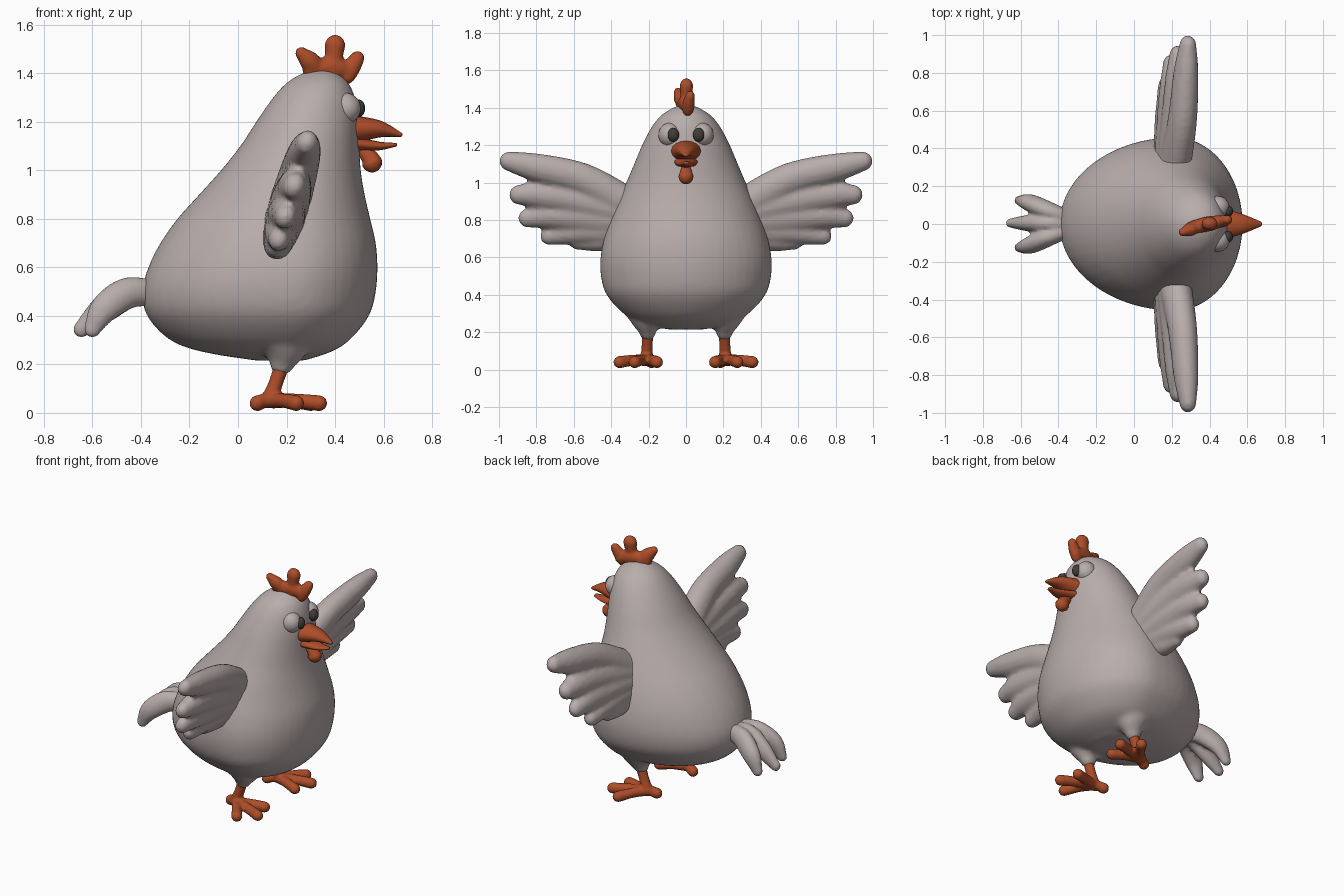
import bpy, bmesh, math
from mathutils import Vector

if "Cube" in bpy.data.objects:
    bpy.data.objects.remove(bpy.data.objects["Cube"])


def material(name, rgb):
    m = bpy.data.materials.new(name)
    m.diffuse_color = (*rgb, 1)
    m.use_nodes = True
    m.node_tree.nodes["Principled BSDF"].inputs["Base Color"].default_value = m.diffuse_color
    return m


GREY = material("warm grey feathers", (0.48, 0.42, 0.41))
ORANGE = material("burnt orange", (0.42, 0.075, 0.022))
DARK = material("dark pupil", (0.05, 0.048, 0.043))


def catmull(rows, steps):
    """Smoothly resample rows of numbers."""
    rows = [Vector(r) for r in rows]
    out = []
    for i in range(len(rows) - 1):
        p0, p1, p2 = rows[max(i - 1, 0)], rows[i], rows[i + 1]
        p3 = rows[min(i + 2, len(rows) - 1)]
        for k in range(steps):
            t = k / steps
            out.append(0.5 * (2 * p1 + (p2 - p0) * t
                              + (2 * p0 - 5 * p1 + 4 * p2 - p3) * t * t
                              + (3 * p1 - p0 - 3 * p2 + p3) * t ** 3))
    return out + [rows[-1]]


def loft(bm, rings):
    rings = [[bm.verts.new(p) for p in r] for r in rings]
    n = len(rings[0])
    for a, b in zip(rings, rings[1:]):
        for i in range(n):
            j = (i + 1) % n
            bm.faces.new((a[i], a[j], b[j], b[i]))
    bm.faces.new(rings[0])
    bm.faces.new(rings[-1])


def tube(bm, rows, side, flat=1.0, steps=5, n=16):
    """Round-ended tapered tube; rows are (x, y, z, radius), side is the scaled axis."""
    rows = catmull(rows, steps)
    pts = [Vector(r[:3]) for r in rows]
    stations = []
    last = len(pts) - 1
    for i, p in enumerate(pts):
        t = (pts[min(i + 1, last)] - pts[max(i - 1, 0)]).normalized()
        stations.append((p, t, rows[i][3]))
    angles = [math.radians(a) for a in (20, 40, 60, 75, 86)]

    def cap(st, sign):
        p, t, r = st
        return [(p + sign * t * r * math.sin(a), t, r * math.cos(a)) for a in angles]
    stations = cap(stations[0], -1)[::-1] + stations + cap(stations[-1], 1)
    rings = []
    for p, t, r in stations:
        s = Vector(side)
        s = (s - t * s.dot(t)).normalized()
        u = t.cross(s)
        rings.append([p + r * (s * flat * math.cos(q) + u * math.sin(q))
                      for q in (2 * math.pi * k / n for k in range(n))])
    loft(bm, rings)


def ball(bm, centre, size):
    vs = bmesh.ops.create_uvsphere(bm, u_segments=24, v_segments=16, radius=1)["verts"]
    for v in vs:
        v.co = Vector([c + a * s for c, a, s in zip(centre, v.co, size)])


def finish(bm, name, mat, voxel=0, smooth=3):
    bmesh.ops.recalc_face_normals(bm, faces=bm.faces)
    me = bpy.data.meshes.new(name)
    bm.to_mesh(me)
    bm.free()
    me.materials.append(mat)
    for p in me.polygons:
        p.use_smooth = True
    ob = bpy.data.objects.new(name, me)
    bpy.context.collection.objects.link(ob)
    if voxel:  # melt overlapping pieces into one soft skin
        r = ob.modifiers.new("melt", 'REMESH')
        r.mode, r.voxel_size, r.use_smooth_shade = 'VOXEL', voxel, True
        s = ob.modifiers.new("soften", 'SMOOTH')
        s.factor, s.iterations = 0.5, smooth
    return ob


# Body: egg-shaped sections (z, back x, front x, half width, x of widest point)
sections = [
    (0.215, 0.08, 0.27, 0.10, 0.19), (0.25, -0.14, 0.38, 0.24, 0.19),
    (0.30, -0.28, 0.46, 0.335, 0.20), (0.40, -0.375, 0.54, 0.425, 0.21),
    (0.50, -0.395, 0.568, 0.455, 0.21), (0.60, -0.37, 0.575, 0.457, 0.22),
    (0.70, -0.32, 0.568, 0.438, 0.22), (0.80, -0.25, 0.545, 0.405, 0.22),
    (0.90, -0.16, 0.522, 0.365, 0.23), (1.00, -0.07, 0.506, 0.32, 0.24),
    (1.10, 0.01, 0.50, 0.277, 0.26), (1.20, 0.075, 0.497, 0.235, 0.28),
    (1.30, 0.145, 0.482, 0.182, 0.31), (1.36, 0.20, 0.455, 0.132, 0.33),
    (1.40, 0.265, 0.41, 0.07, 0.34), (1.413, 0.31, 0.37, 0.03, 0.34)]
bm = bmesh.new()
rings = []
for z, back, front, w, mid in catmull(sections, 3):
    ring = []
    for k in range(48):
        c, s = math.cos(k * math.pi / 24), math.sin(k * math.pi / 24)
        ring.append((mid + c * ((front - mid) if c > 0 else (mid - back)), w * s, z))
    rings.append(ring)
loft(bm, rings)
for sg in (-1, 1):  # thighs
    tube(bm, [(0.19, 0.22 * sg, 0.34, 0.12), (0.19, 0.21 * sg, 0.26, 0.085),
              (0.18, 0.205 * sg, 0.20, 0.045)], (1, 0, 0), 1.15)
finish(bm, "body", GREY, 0.016, 4)

# Tail: three drooping feathers
bm = bmesh.new()
for tip, reach in ((-0.125, -0.60), (0.005, -0.645), (0.125, -0.60)):
    tube(bm, [(-0.33, tip * 0.2, 0.49, 0.05), (-0.45, tip * 0.55, 0.495, 0.065),
              (-0.55, tip * 0.9, 0.43, 0.06), (reach, tip, 0.345, 0.035)],
         (0, 1, 0), 0.75)
finish(bm, "tail", GREY, 0.011, 2)

# Wings: fanned feathers as (y, z, radius), leaning forward with height
feathers = [
    [(0.32, 0.88, 0.10), (0.55, 1.015, 0.09), (0.8, 1.08, 0.077), (0.945, 1.113, 0.053)],
    [(0.35, 0.85, 0.10), (0.6, 0.91, 0.09), (0.78, 0.935, 0.077), (0.89, 0.935, 0.055)],
    [(0.35, 0.80, 0.10), (0.58, 0.82, 0.09), (0.74, 0.825, 0.075), (0.845, 0.81, 0.052)],
    [(0.35, 0.75, 0.09), (0.55, 0.745, 0.08), (0.73, 0.715, 0.05)],
    [(0.35, 0.73, 0.08), (0.47, 0.70, 0.07), (0.58, 0.685, 0.045)]]
for sg, label in ((-1, "right"), (1, "left")):
    bm = bmesh.new()
    for f in feathers:
        tube(bm, [(0.165 + 0.29 * (z - 0.7), sg * y, z, r) for y, z, r in f],
             (1, 0, -0.29), 0.85)
    finish(bm, label + "_wing", GREY, 0.014, 2)

# Legs and feet
for sg, label in ((-1, "right"), (1, "left")):
    bm = bmesh.new()
    tube(bm, [(0.185, 0.205 * sg, 0.21, 0.032), (0.155, 0.208 * sg, 0.12, 0.03),
              (0.13, 0.21 * sg, 0.055, 0.036)], (1, 0, 0))
    for tx, ty in ((0.335, 0.275), (0.24, 0.355), (0.30, 0.155), (0.08, 0.185)):
        mx, my = (0.14 + tx) / 2, (0.21 + ty) / 2
        tube(bm, [(0.14, 0.21 * sg, 0.05, 0.032), (mx, my * sg, 0.05, 0.03),
                  (tx, ty * sg, 0.04, 0.033)], (0, 0, 1), 1.0)
    finish(bm, label + "_leg", ORANGE, 0.009, 2)

# Comb: three lobes on a curved base
bm = bmesh.new()
tube(bm, [(0.30, -0.02, 1.415, 0.035), (0.39, 0.0, 1.425, 0.045), (0.46, 0.015, 1.405, 0.035)],
     (0, 1, 0), 0.9)
for rows in ([(0.33, -0.01, 1.41, 0.04), (0.295, -0.03, 1.45, 0.042), (0.262, -0.042, 1.482, 0.027)],
             [(0.39, 0, 1.41, 0.045), (0.395, 0, 1.46, 0.037), (0.40, 0.002, 1.515, 0.043)],
             [(0.45, 0.01, 1.39, 0.035), (0.472, 0.015, 1.43, 0.037), (0.492, 0.022, 1.462, 0.03)]):
    tube(bm, rows, (0, 1, 0), 0.85)
finish(bm, "comb", ORANGE, 0.009, 2)

# Beak halves and wattle
bm = bmesh.new()
tube(bm, [(0.48, 0, 1.168, 0.058), (0.58, 0, 1.17, 0.036), (0.668, 0, 1.147, 0.01)], (0, 1, 0), 1.4)
finish(bm, "upper_beak", ORANGE)
bm = bmesh.new()
tube(bm, [(0.48, 0, 1.11, 0.03), (0.58, 0, 1.1, 0.018), (0.648, 0, 1.105, 0.008)], (0, 1, 0), 2.2)
finish(bm, "lower_beak", ORANGE)
bm = bmesh.new()
tube(bm, [(0.51, 0, 1.085, 0.025), (0.54, 0, 1.055, 0.035), (0.552, 0, 1.033, 0.042)], (0, 1, 0), 0.95)
finish(bm, "wattle", ORANGE)

# Eyes
for sg, label in ((-1, "right"), (1, "left")):
    bm = bmesh.new()
    ball(bm, (0.442, 0.088 * sg, 1.255), (0.064, 0.06, 0.064))
    finish(bm, label + "_eyeball", GREY)
    bm = bmesh.new()
    ball(bm, (0.496, 0.068 * sg, 1.255), (0.028, 0.031, 0.037))
    finish(bm, label + "_pupil", DARK)
